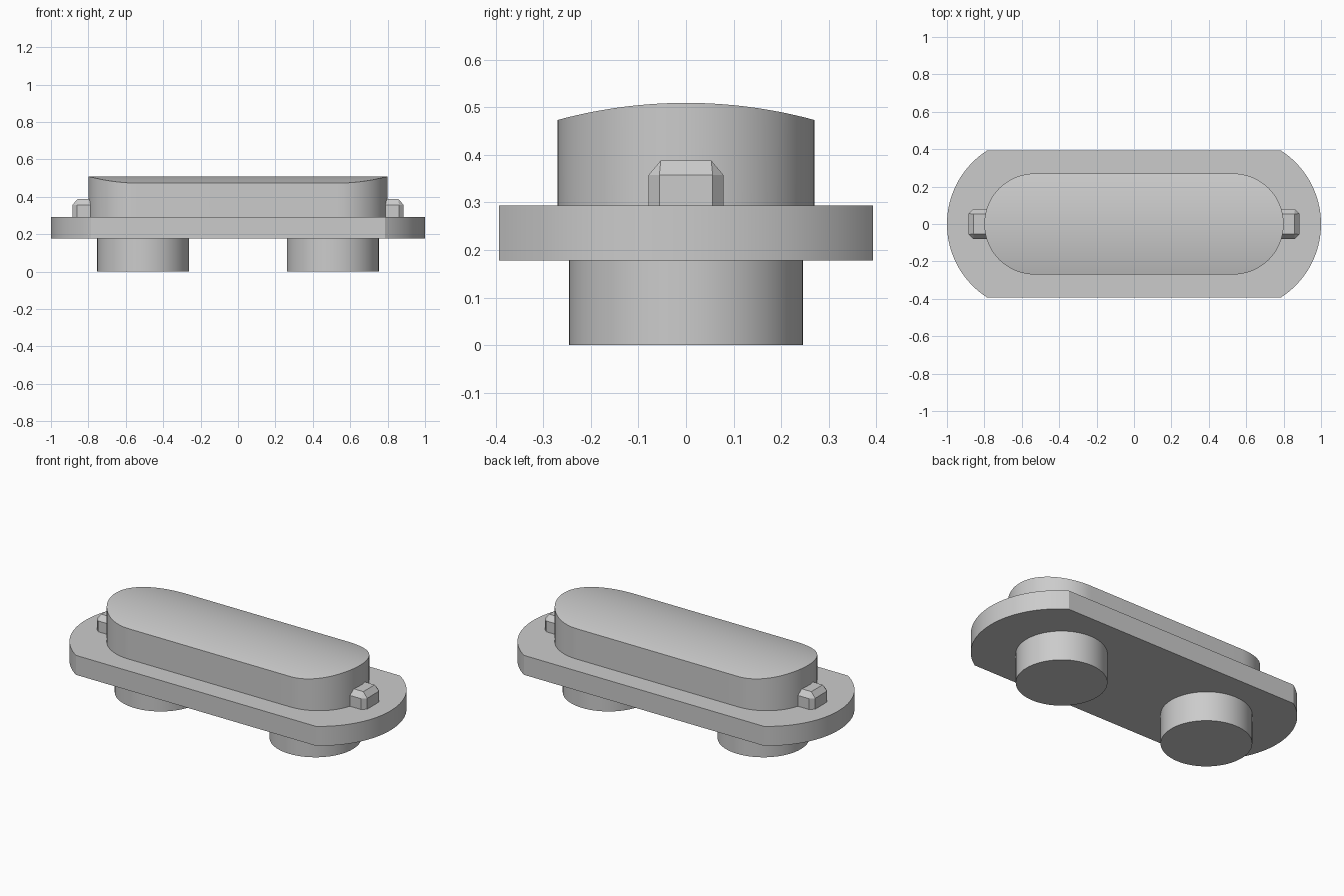
import bpy
import bmesh
from math import sin, cos, pi, asin, sqrt, radians

cube = bpy.data.objects.get("Cube")
if cube:
    bpy.data.objects.remove(cube, do_unlink=True)

# Single plain grey
GREY = (0.6, 0.6, 0.6, 1.0)
grey = bpy.data.materials.new("plain grey")
grey.use_nodes = True
grey.diffuse_color = GREY
grey.node_tree.nodes["Principled BSDF"].inputs["Base Color"].default_value = GREY


def make_object(name, rings):
    """Join stacked rings of points into a closed solid."""
    bm = bmesh.new()
    loops = [[bm.verts.new(p) for p in ring] for ring in rings]
    n = len(loops[0])
    for low, high in zip(loops, loops[1:]):
        for i in range(n):
            j = (i + 1) % n
            bm.faces.new((low[i], low[j], high[j], high[i]))
    bm.faces.new(loops[0][::-1])
    top = loops[-1]
    if max(v.co.z for v in top) - min(v.co.z for v in top) < 1e-5:
        bm.faces.new(top)
    else:
        # Curved top: strips between opposite ends of the outline
        for i in range(n // 2 - 1):
            bm.faces.new((top[i], top[i + 1], top[n - 2 - i], top[n - 1 - i]))
    bmesh.ops.remove_doubles(bm, verts=bm.verts, dist=1e-6)
    bmesh.ops.recalc_face_normals(bm, faces=bm.faces)
    mesh = bpy.data.meshes.new(name)
    bm.to_mesh(mesh)
    bm.free()
    mesh.materials.append(grey)
    obj = bpy.data.objects.new(name, mesh)
    bpy.context.collection.objects.link(obj)
    return obj


def smooth(obj):
    bpy.ops.object.select_all(action='DESELECT')
    obj.select_set(True)
    bpy.context.view_layer.objects.active = obj
    bpy.ops.object.shade_smooth_by_angle(angle=radians(25))


def round_ended(centre, radius, half_width, steps=40):
    """Long outline with an arc at each end, cut off at the half width."""
    limit = asin(min(1, half_width / radius))
    angles = [limit * (2 * i / steps - 1) for i in range(steps + 1)]
    right = [(centre + radius * cos(a), radius * sin(a)) for a in angles]
    return right + [(-x, y) for x, y in reversed(right)]


def at_height(outline, z):
    return [(x, y, z) for x, y in outline]


# Base plate with shallow arc ends
plate = round_ended(0.533, 0.467, 0.393)
smooth(make_object("base_plate", [at_height(plate, 0.178), at_height(plate, 0.293)]))

# Upper body with a crowned top
body = round_ended(0.53, 0.27, 0.27)
CROWN = 1.03
crown = [(x, y, 0.509 - CROWN + sqrt(CROWN ** 2 - y ** 2)) for x, y in body]
smooth(make_object("upper_body", [at_height(body, 0.293), crown]))

for side, s in (("left", 1), ("right", -1)):
    # Round foot under the plate
    circle = [(s * 0.507 + 0.246 * cos(2 * pi * i / 64), 0.246 * sin(2 * pi * i / 64))
              for i in range(64)]
    smooth(make_object(side + "_foot", [at_height(circle, 0), at_height(circle, 0.178)]))

    # Chamfered end lug, with its inner end inside the body
    half = [(0.76, 0.079), (0.86, 0.079), (0.885, 0.056)]
    wall = [(s * x, -y) for x, y in half] + [(s * x, y) for x, y in reversed(half)]
    half_top = [(0.76, 0.053), (0.858, 0.053), (0.858, 0.053)]
    cap = [(s * x, -y) for x, y in half_top] + [(s * x, y) for x, y in reversed(half_top)]
    make_object(side + "_end_lug",
                [at_height(wall, 0.293), at_height(wall, 0.357), at_height(cap, 0.388)])
